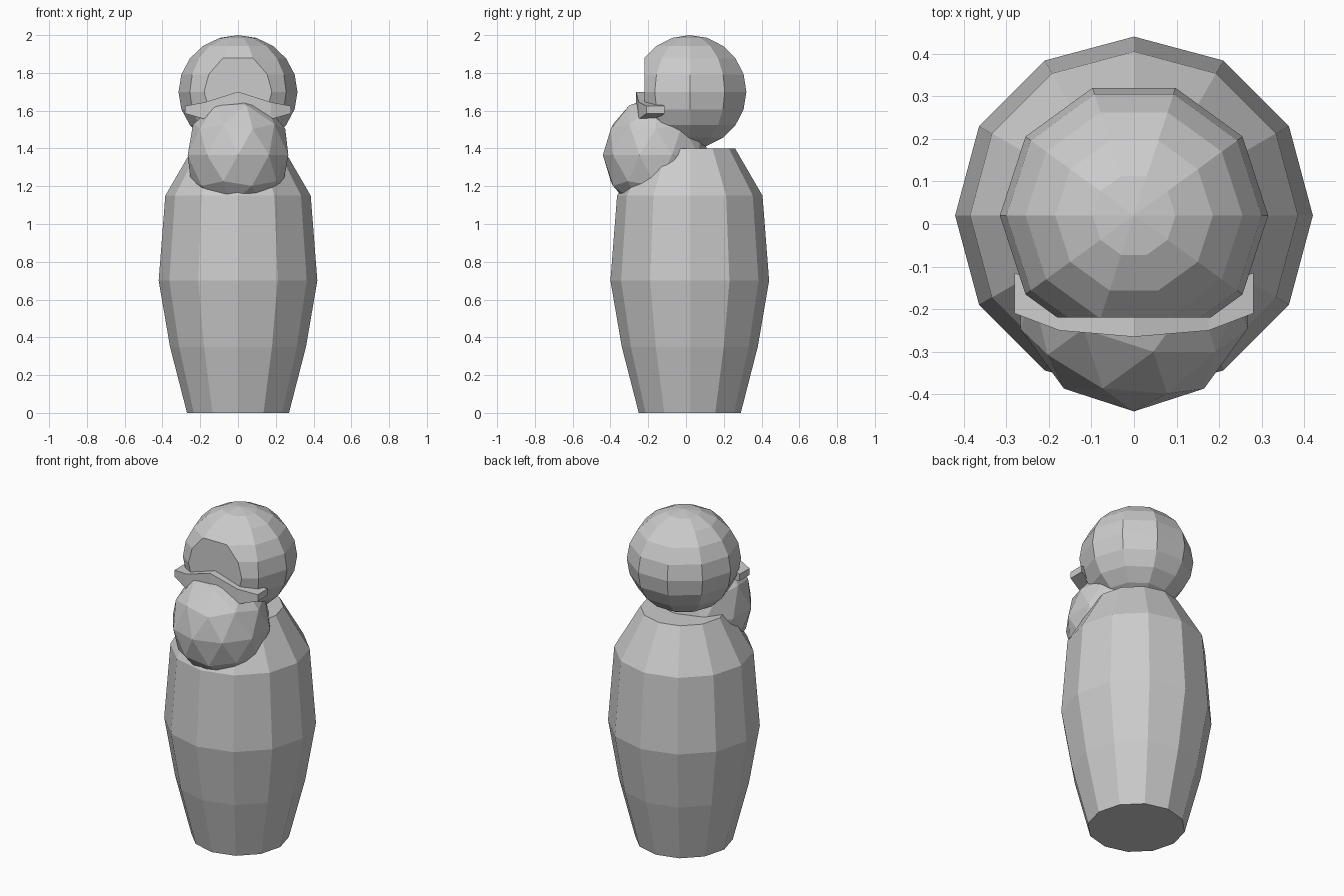
import bpy, bmesh, math
from mathutils import Matrix, Vector

if "Cube" in bpy.data.objects:
    bpy.data.objects.remove(bpy.data.objects["Cube"])


def finish(name, bm):
    bmesh.ops.recalc_face_normals(bm, faces=bm.faces[:])
    mesh = bpy.data.meshes.new(name)
    bm.to_mesh(mesh)
    bm.free()
    obj = bpy.data.objects.new(name, mesh)
    bpy.context.collection.objects.link(obj)
    return obj


def loft(name, rings):
    # Join equal-length rings of points with quads and cap both ends
    bm = bmesh.new()
    loops = [[bm.verts.new(p) for p in ring] for ring in rings]
    n = len(loops[0])
    for a, b in zip(loops, loops[1:]):
        for i in range(n):
            j = (i + 1) % n
            bm.faces.new((a[i], a[j], b[j], b[i]))
    bm.faces.new(loops[0])
    bm.faces.new(loops[-1])
    return finish(name, bm)


CY = 0.02  # shared axis of body and head

# Body: 12-sided turned shape (radius, height)
profile = [(0.27, 0), (0.36, 0.35), (0.42, 0.70), (0.385, 1.15), (0.24, 1.40)]
loft("body", [[(r * math.cos(k * math.pi / 6), CY + r * math.sin(k * math.pi / 6), z)
               for k in range(12)] for r, z in profile])

# Head: 10-sided sphere with a flat face cut into the front
bm = bmesh.new()
head_matrix = (Matrix.Translation((0, CY, 1.70))
               @ Matrix.Diagonal((0.315, 0.315, 0.30, 1))
               @ Matrix.Rotation(math.pi / 2, 4, 'Z'))
bmesh.ops.create_uvsphere(bm, u_segments=10, v_segments=10, radius=1, matrix=head_matrix)
cut = bmesh.ops.bisect_plane(bm, geom=bm.verts[:] + bm.edges[:] + bm.faces[:],
                             plane_co=Vector((0, -0.22, 0)), plane_no=Vector((0, -1, 0)),
                             clear_outer=True)
rim = [e for e in cut["geom_cut"] if isinstance(e, bmesh.types.BMEdge)]
bmesh.ops.holes_fill(bm, edges=rim, sides=0)
finish("head", bm)

# Beard: faceted ball under the face
bm = bmesh.new()
bmesh.ops.create_icosphere(bm, subdivisions=2, radius=1,
                           matrix=Matrix.Translation((0, -0.16, 1.365))
                           @ Matrix.Diagonal((0.28, 0.28, 0.31, 1)))
finish("beard", bm)

# Moustache: bent bar (x, front y, back y, bottom z, top z), mirrored
half = [(0.28, -0.21, -0.115, 1.585, 1.625),
        (0.175, -0.25, -0.15, 1.555, 1.645)]
stations = ([(-x, *rest) for x, *rest in half]
            + [(0, -0.265, -0.165, 1.61, 1.70)] + half[::-1])
loft("moustache", [[(x, f, b), (x, k, b), (x, k, t), (x, f, t)]
                   for x, f, k, b, t in stations])
